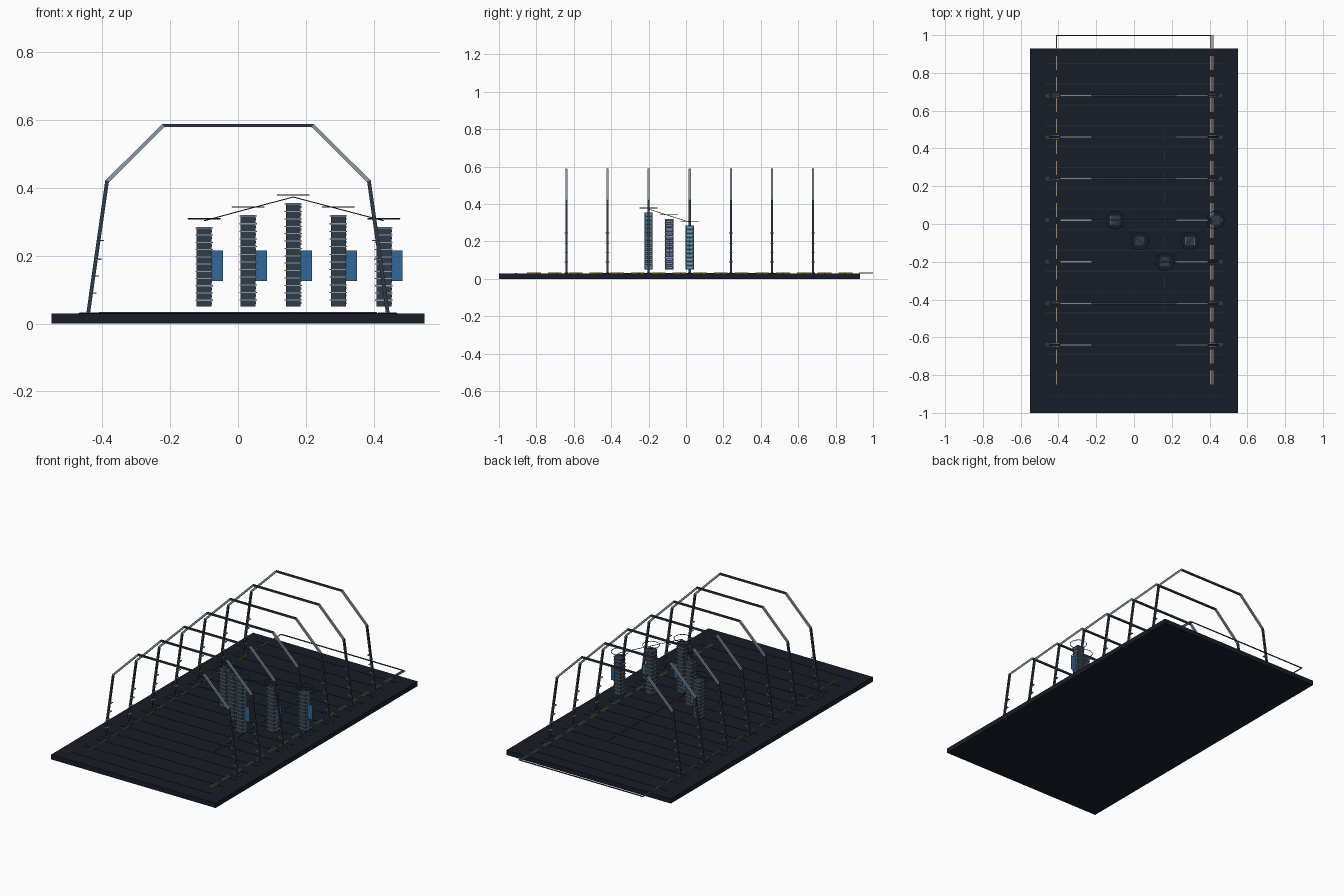
import bpy, math
from mathutils import Vector

if "Cube" in bpy.data.objects:
    bpy.data.objects.remove(bpy.data.objects["Cube"])


def mat(name, r, g, b):
    m = bpy.data.materials.new(name)
    m.diffuse_color = (r, g, b, 1)
    m.use_nodes = True
    m.node_tree.nodes["Principled BSDF"].inputs["Base Color"].default_value = m.diffuse_color
    return m


FLOOR = mat("floor_navy", 0.008, 0.012, 0.02)
SEAM = mat("seam_navy", 0.014, 0.022, 0.034)
STEEL = mat("dark_steel", 0.03, 0.045, 0.065)
LIGHT = mat("light_steel", 0.28, 0.33, 0.38)
AMBER = mat("amber", 0.45, 0.25, 0.06)
BLUE = mat("panel_blue", 0.03, 0.14, 0.32)
CYAN = mat("cyan", 0.1, 0.45, 0.6)
VIOLET = mat("violet", 0.28, 0.22, 0.6)


def mesh(name, verts, faces, m):
    me = bpy.data.meshes.new(name)
    me.from_pydata(verts, [], faces)
    me.materials.append(m)
    ob = bpy.data.objects.new(name, me)
    bpy.context.collection.objects.link(ob)
    return ob


def boxes(name, items, m):
    """One object made of several (centre, size) boxes."""
    V, F = [], []
    for c, s in items:
        n = len(V)
        V += [tuple(c[k] + s[k] / 2 * d[k] for k in range(3)) for d in
              ((-1, -1, -1), (1, -1, -1), (1, 1, -1), (-1, 1, -1),
               (-1, -1, 1), (1, -1, 1), (1, 1, 1), (-1, 1, 1))]
        F += [[n + i for i in f] for f in
              ((3, 2, 1, 0), (4, 5, 6, 7), (0, 1, 5, 4),
               (1, 2, 6, 5), (2, 3, 7, 6), (3, 0, 4, 7))]
    return mesh(name, V, F, m)


def beam(name, a, b, w, m):
    """Square bar from a to b."""
    a, b = Vector(a), Vector(b)
    ob = boxes(name, [((0, 0, 0), (w, w, (b - a).length))], m)
    ob.location = (a + b) / 2
    ob.rotation_euler = (b - a).to_track_quat('Z', 'Y').to_euler()
    return ob


# Floor slab with cross seams
boxes("floor_slab", [((0, -0.035, 0.0145), (1.1, 1.93, 0.029))], FLOOR)
boxes("floor_seams", [((0, -0.91 + 0.11 * i, 0.0295), (0.94, 0.006, 0.004))
                      for i in range(17)], SEAM)

# Dashed lane markers and far cross rail
dash_y = [-0.813 + 0.111 * i for i in range(17)]
for x, name, m in ((-0.41, "left_lane_dashes", AMBER),
                   (0.418, "right_lane_dashes", AMBER),
                   (0.406, "right_lane_inner_dashes", LIGHT)):
    boxes(name, [((x, y, 0.031), (0.006, 0.074, 0.004)) for y in dash_y], m)
boxes("centre_dashes", [((0.163, -0.42 + 0.111 * i, 0.031), (0.004, 0.06, 0.003))
                        for i in range(9)], STEEL)
beam("far_cross_rail", (-0.41, 0.997, 0.031), (0.41, 0.997, 0.031), 0.005, STEEL)

# Seven portal frames with foot plates and leg rungs
for i in range(7):
    y = -0.64 + 0.22 * i
    beam("frame_top", (-0.222, y, 0.584), (0.222, y, 0.584), 0.01, STEEL)
    for s in (-1, 1):
        beam("frame_leg", (s * 0.442, y, 0.028), (s * 0.386, y, 0.421), 0.011, STEEL)
        beam("frame_shoulder", (s * 0.387, y, 0.418), (s * 0.22, y, 0.584), 0.011, LIGHT)
        boxes("frame_foot", [((s * 0.44, y, 0.031), (0.055, 0.018, 0.004))], STEEL)
        boxes("leg_rungs", [((s * (0.442 - (z - 0.03) * 0.144 - 0.006), y, z),
                             (0.02, 0.02, 0.004)) for z in (0.09, 0.14, 0.19, 0.245)], LIGHT)

# Finned towers in a V, each with side panel, light strips and halo ring
tips = []
for x, y, top, glow in ((-0.10, 0.02, 0.285, CYAN), (0.03, -0.09, 0.32, VIOLET),
                        (0.163, -0.20, 0.355, CYAN), (0.296, -0.09, 0.32, VIOLET),
                        (0.43, 0.02, 0.285, CYAN)):
    h = top - 0.05
    n = round(h / 0.022)
    zs = [0.05 + h * (k + 0.5) / n for k in range(n)]
    boxes("tower_core", [((x, y, 0.05 + h / 2), (0.044, 0.044, h))], STEEL)
    boxes("tower_fins", [((x, y, z + 0.008), (0.052, 0.048, 0.003)) for z in zs], LIGHT)
    boxes("tower_lights", [((x + 0.022, y, z - 0.001), (0.003, 0.03, 0.006)) for z in zs], glow)
    boxes("side_panel", [((x + 0.038, y, 0.17), (0.035, 0.003, 0.09))], BLUE)
    bpy.ops.mesh.primitive_torus_add(location=(x, y, top + 0.024), major_radius=0.047,
                                     minor_radius=0.0018, major_segments=32, minor_segments=6)
    ring = bpy.context.object
    ring.name = "halo_ring"
    ring.data.materials.append(STEEL)
    bpy.ops.object.shade_smooth_by_angle()
    tips.append((x, y, top + 0.018))

# Wires joining the tower tips
for a, b in zip(tips, tips[1:]):
    beam("tip_wire", a, b, 0.0025, STEEL)
